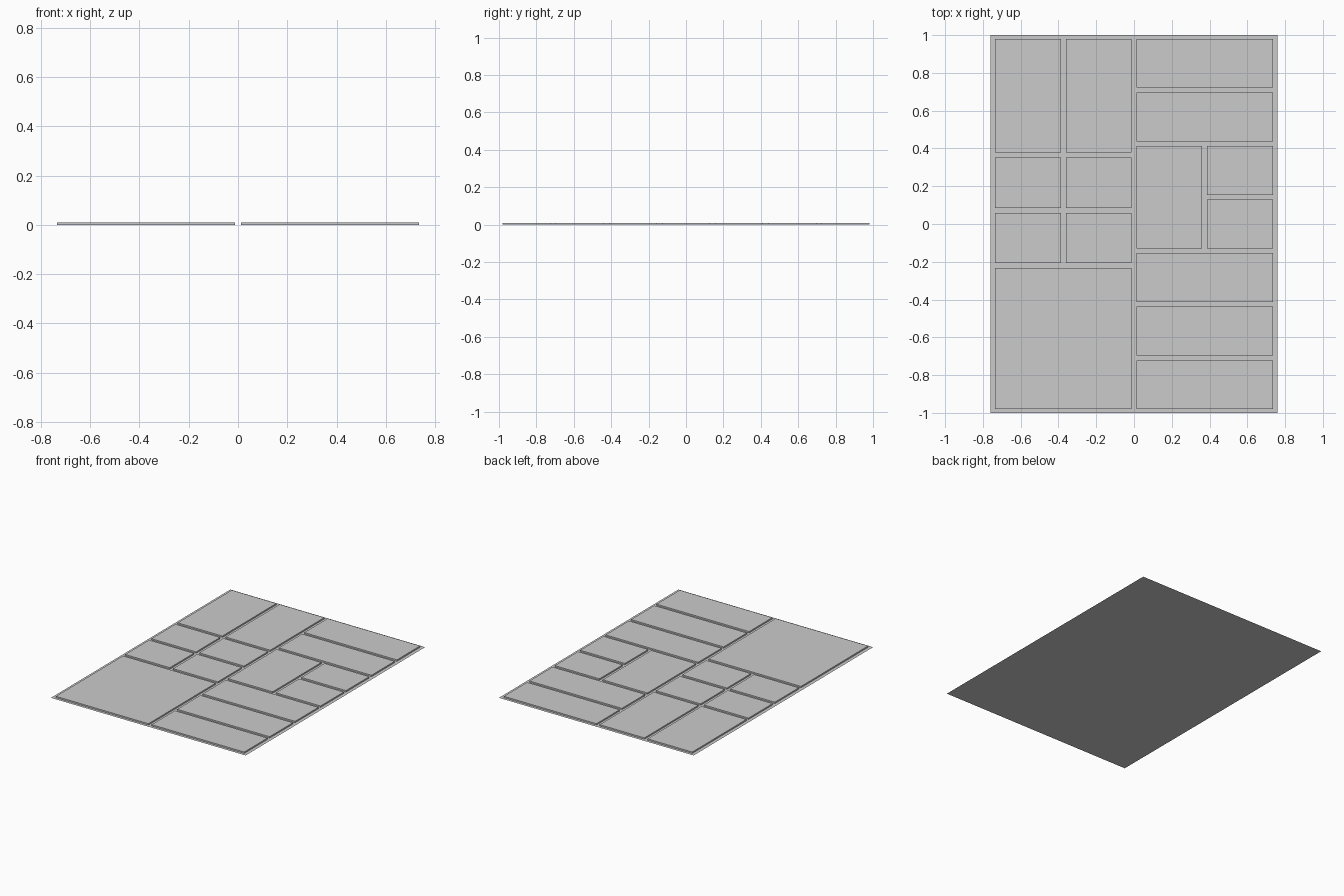
import bpy
import bmesh

if "Cube" in bpy.data.objects:
    bpy.data.objects.remove(bpy.data.objects["Cube"])

HALF_X, HALF_Y = 0.76, 1.0
TOP = 0.01          # height of the raised panels
GAP = 0.025         # groove between panels


def make_object(name, bm):
    mesh = bpy.data.meshes.new(name)
    bm.to_mesh(mesh)
    bm.free()
    obj = bpy.data.objects.new(name, mesh)
    bpy.context.collection.objects.link(obj)
    return obj


def rect(bm, x0, x1, y0, y1, z, flip=False):
    pts = [(x0, y0, z), (x1, y0, z), (x1, y1, z), (x0, y1, z)]
    if flip:
        pts.reverse()
    return bm.faces.new([bm.verts.new(p) for p in pts])


# thin backing sheet under all panels
bm = bmesh.new()
rect(bm, -HALF_X, HALF_X, -HALF_Y, HALF_Y, 0)
make_object("backing_sheet", bm)


def panel(name, x0, x1, y0, y1):
    """Raised panel filling a cell, shrunk by half a groove on each side."""
    g = GAP / 2
    bm = bmesh.new()
    low = rect(bm, x0 + g, x1 - g, y0 + g, y1 - g, 0)
    up = bmesh.ops.extrude_face_region(bm, geom=[low])
    verts = [v for v in up["geom"] if isinstance(v, bmesh.types.BMVert)]
    bmesh.ops.translate(bm, verts=verts, vec=(0, 0, TOP))
    # the underside rests on the backing sheet, so it is left open
    under = [f for f in bm.faces if all(v.co.z < TOP / 2 for v in f.verts)]
    bmesh.ops.delete(bm, geom=under, context='FACES_ONLY')
    bmesh.ops.recalc_face_normals(bm, faces=bm.faces)
    top = max(bm.faces, key=lambda f: f.calc_center_median().z)
    if top.normal.z < 0:
        bmesh.ops.reverse_faces(bm, faces=bm.faces)
    make_object(name, bm)


X = 0.7475          # outer cell edge in x
Y = 0.9925          # outer cell edge in y
M = X / 2

# left half: large front panel, four small panels, two deep rear panels
y1, y2, y3 = -0.22, 0.072, 0.365
panel("large_front_panel", -X, 0, -Y, y1)
for i, (a, b) in enumerate(((-X, -M), (-M, 0))):
    panel(f"small_left_panel_{i}_front", a, b, y1, y2)
    panel(f"small_left_panel_{i}_rear", a, b, y2, y3)
    panel(f"deep_rear_panel_{i}", a, b, y3, Y)

# right half: seven equal rows, rows 3 and 4 split into a block and two small panels
rows = [-Y + 2 * Y * i / 7 for i in range(8)]
for i in range(7):
    if i in (3, 4):
        panel(f"small_right_panel_{i}", M, X, rows[i], rows[i + 1])
    else:
        panel(f"wide_right_panel_{i}", 0, X, rows[i], rows[i + 1])
panel("right_centre_panel", 0, M, rows[3], rows[5])
